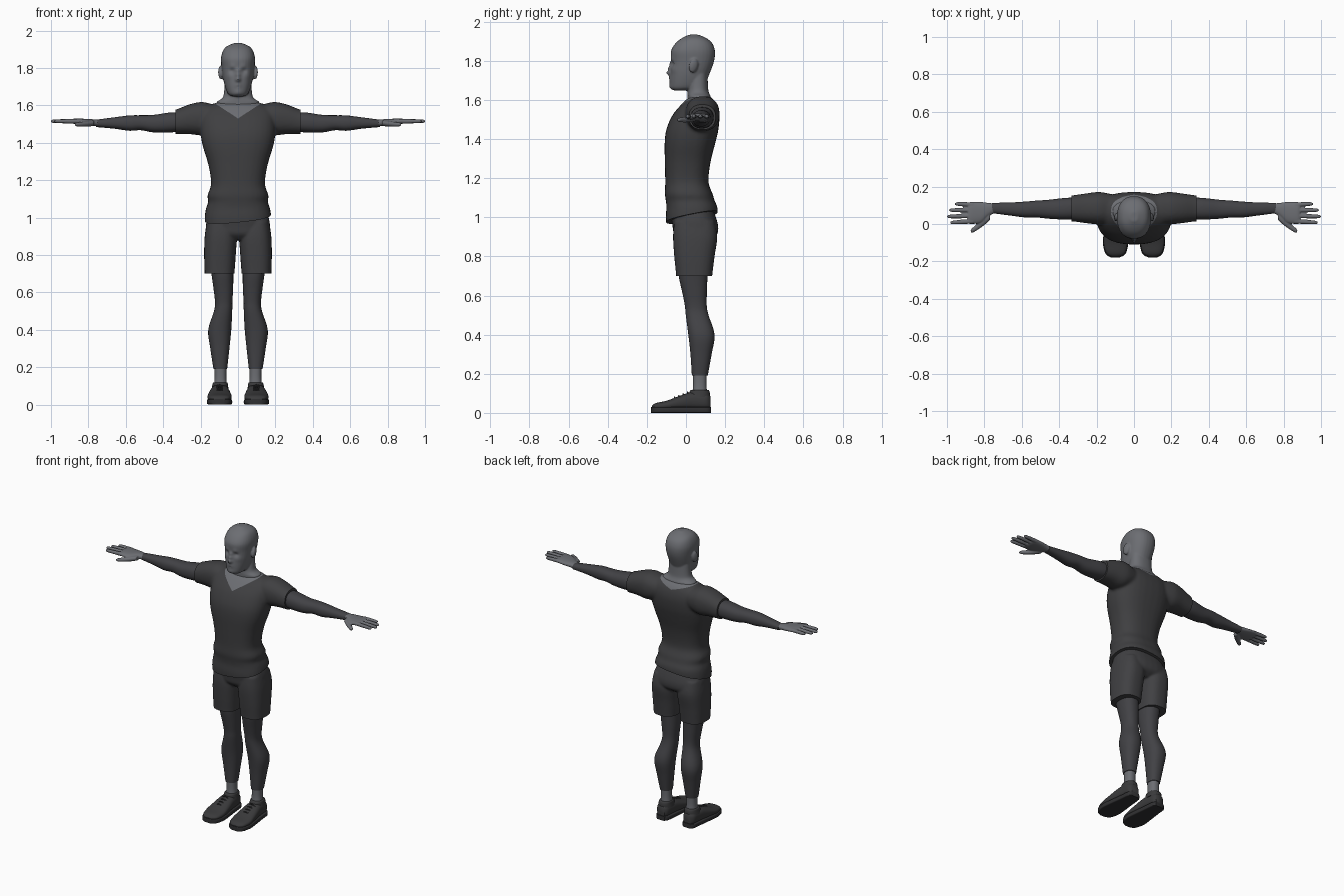
import bpy
import bmesh
from math import cos, sin, pi, exp, copysign
from mathutils import Vector, Matrix

if "Cube" in bpy.data.objects:
    bpy.data.objects.remove(bpy.data.objects["Cube"])


def material(name, r, g, b):
    mat = bpy.data.materials.new(name)
    mat.use_nodes = True
    mat.diffuse_color = (r, g, b, 1)
    bsdf = next(n for n in mat.node_tree.nodes if n.type == "BSDF_PRINCIPLED")
    bsdf.inputs["Base Color"].default_value = (r, g, b, 1)
    return mat


skin = material("grey skin", .15, .155, .17)
cloth = material("charcoal shirt", .05, .05, .053)
denim = material("charcoal shorts", .052, .052, .056)
tight = material("slate undersuit", .054, .054, .06)
leather = material("black shoe", .042, .042, .044)
rubber = material("black sole", .03, .03, .032)
SIDES = (("left", 1), ("right", -1))


def spline(rows, steps):
    """Smoothly interpolated cross-section rows."""
    out = []
    last = len(rows) - 1
    for i in range(last):
        p0, p1, p2, p3 = (rows[min(max(i + k, 0), last)] for k in (-1, 0, 1, 2))
        for s in range(steps):
            t = s / steps
            out.append([b + t / 2 * (c - a + t * (2 * a - 5 * b + 4 * c - d
                        + t * (3 * (b - c) + d - a)))
                        for a, b, c, d in zip(p0, p1, p2, p3)])
    return out + [list(rows[-1])]


def loft(bm, axis, rows, side=1, power=2.3, count=32, steps=4):
    """Skin rounded sections; a row is (position, low, high, low, high),
    or (position, half width, low, high) when centred."""
    rows = [(r[0], -r[1]) + tuple(r[1:]) if len(r) == 4 else r for r in rows]
    rings = []
    for t, a0, a1, b0, b1 in spline(rows, steps):
        ring = []
        for k in range(count):
            c, s = cos(2 * pi * k / count), sin(2 * pi * k / count)
            a = (a0 + a1) / 2 + (a1 - a0) / 2 * copysign(abs(c) ** (2 / power), c)
            b = (b0 + b1) / 2 + (b1 - b0) / 2 * copysign(abs(s) ** (2 / power), s)
            x, y, z = {"x": (t, a, b), "y": (a, t, b), "z": (a, b, t)}[axis]
            ring.append(bm.verts.new((x * side, y, z)))
        rings.append(ring)
    for lower, upper in zip(rings, rings[1:]):
        for k in range(count):
            j = (k + 1) % count
            bm.faces.new((lower[k], lower[j], upper[j], upper[k]))
    bm.faces.new(rings[0])
    bm.faces.new(rings[-1])


def finish(bm, name, *mats):
    bmesh.ops.recalc_face_normals(bm, faces=bm.faces)
    mesh = bpy.data.meshes.new(name)
    bm.to_mesh(mesh)
    bm.free()
    for mat in mats:
        mesh.materials.append(mat)
    ob = bpy.data.objects.new(name, mesh)
    bpy.context.collection.objects.link(ob)
    return ob


def blend(bm, voxel, rounds):
    """Fuse overlapping solids into one softened skin."""
    ob = finish(bm, "blend_source")
    fuse = ob.modifiers.new("Fuse", "REMESH")
    fuse.mode = "VOXEL"
    fuse.voxel_size = voxel
    soften = ob.modifiers.new("Soften", "SMOOTH")
    soften.iterations = rounds
    bpy.context.view_layer.update()
    fused = bmesh.new()
    fused.from_object(ob, bpy.context.evaluated_depsgraph_get())
    bpy.data.objects.remove(ob)
    return fused


def cut(bm, point, normal, test=None, drop=False):
    """Slice the chosen faces; drop removes the side behind the plane."""
    faces = [f for f in bm.faces if test is None or test(f.calc_center_median())]
    geom = faces + list({e for f in faces for e in f.edges}) \
        + list({v for f in faces for v in f.verts})
    done = bmesh.ops.bisect_plane(bm, geom=geom, dist=1e-5, plane_co=point,
                                  plane_no=Vector(normal).normalized(), clear_inner=drop)
    if drop:
        rim = [e for e in done["geom_cut"] if isinstance(e, bmesh.types.BMEdge)]
        bmesh.ops.edgeloop_fill(bm, edges=rim)


# Shirt: trunk and sleeves fused, then trimmed at the hems
bm = bmesh.new()
loft(bm, "z", [(.94, .176, -.098, .15), (1, .178, -.103, .161), (1.05, .171, -.1, .161),
               (1.085, .159, -.103, .146), (1.12, .163, -.108, .136),
               (1.18, .144, -.106, .115), (1.28, .158, -.108, .125),
               (1.38, .188, -.109, .15), (1.45, .2, -.1, .166), (1.52, .2, -.07, .171),
               (1.57, .19, -.03, .16), (1.6, .15, 0, .142), (1.62, .1, .03, .12)], power=2.5)
for _, side in SIDES:
    loft(bm, "x", [(.1, 0, .155, 1.47, 1.595), (.16, -.002, .168, 1.45, 1.612),
                   (.2, -.002, .171, 1.44, 1.618), (.26, .005, .163, 1.446, 1.605),
                   (.33, .014, .153, 1.447, 1.578), (.37, .014, .15, 1.447, 1.57)], side)
bm = blend(bm, .009, 5)
cut(bm, (0, .03, 1), (-.1, -.2, 1), drop=True)
for _, side in SIDES:
    cut(bm, (side * .335, 0, 1.5), (-side, 0, 0), drop=True)

# Neckline: a V at the front and a shallow scoop at the back
cut(bm, (0, 0, 0), (1, 0, 0))
cut(bm, (0, .06, 0), (0, 1, 0))
for _, side in SIDES:
    cut(bm, (0, 0, 1.53), (-.65 * side, 0, 1), lambda c: c.x * side > 0 and c.y < .06)
    cut(bm, (0, 0, 1.575), (-.3 * side, 0, 1), lambda c: c.x * side > 0 and c.y > .06)
for f in bm.faces:
    c = f.calc_center_median()
    line = 1.53 + .65 * abs(c.x) if c.y < .06 else 1.575 + .3 * abs(c.x)
    f.material_index = int(c.z > line)
finish(bm, "shirt", cloth, skin)

# Head and neck, with ears fused on
bm = bmesh.new()
loft(bm, "z", [(1.648, .03, -.06, 0), (1.66, .052, -.077, .07), (1.69, .066, -.08, .1),
               (1.74, .079, -.079, .123), (1.8, .087, -.076, .144), (1.85, .091, -.077, .148),
               (1.89, .081, -.053, .134), (1.915, .061, -.022, .105),
               (1.933, .02, .015, .065)])
loft(bm, "z", [(1.53, .08, .03, .12), (1.58, .1, .01, .13), (1.615, .115, .008, .127),
               (1.635, .088, .008, .118), (1.66, .076, .01, .113), (1.74, .07, .02, .11)])
for _, side in SIDES:
    place = Matrix.Translation((side * .092, .038, 1.775)) \
        @ Matrix.Rotation(-.25, 4, "X") @ Matrix.Rotation(side * .3, 4, "Z")
    bmesh.ops.create_uvsphere(bm, u_segments=20, v_segments=12, radius=1,
                              matrix=place @ Matrix.Diagonal((.013, .024, .037, 1)))
bm = blend(bm, .005, 4)

# Face features: (x, z, radius, push) bumps and hollows
features = [(0, 1.738, .013, .021), (0, 1.762, .013, .013), (0, 1.785, .012, .007),
            (.03, 1.806, .017, .004), (.032, 1.785, .015, -.009), (0, 1.708, .018, .007),
            (0, 1.7, .006, -.003), (0, 1.668, .018, .006), (.05, 1.755, .018, .003)]
for v in bm.verts:
    if v.co.y < 0 and v.co.z > 1.65:
        x, z = abs(v.co.x), v.co.z
        v.co.y -= sum(d * exp(-((x - fx) ** 2 + (z - fz) ** 2) / r ** 2)
                      for fx, fz, r, d in features)
finish(bm, "head", skin)

# Shorts: hips and two legs fused, with crisp leg hems
bm = bmesh.new()
loft(bm, "z", [(1.06, .14, -.065, .13), (1, .164, -.074, .153), (.95, .172, -.068, .165),
               (.91, .168, -.06, .158), (.88, .1, -.03, .12)], power=2.5)
for _, side in SIDES:
    loft(bm, "z", [(.98, .03, .165, -.06, .145), (.9, .008, .178, -.066, .16),
                   (.8, .012, .181, -.06, .146), (.7, .019, .178, -.05, .134),
                   (.66, .02, .178, -.05, .132)], side, 2.6)
bm = blend(bm, .007, 4)
for _, side in SIDES:
    cut(bm, (0, 0, .7), (0, 0, 1), lambda c: c.x * side > 0 and c.z < .8, True)
finish(bm, "shorts", denim)

for label, side in SIDES:
    # Sleeved arm
    bm = bmesh.new()
    loft(bm, "x", [(.28, .03, .14, 1.465, 1.56), (.36, .024, .14, 1.455, 1.562),
                   (.45, .028, .13, 1.455, 1.549), (.52, .035, .125, 1.467, 1.547),
                   (.58, .035, .12, 1.464, 1.546), (.66, .045, .115, 1.475, 1.536),
                   (.76, .058, .113, 1.484, 1.523)], side)
    finish(bm, label + "_arm", tight)

    # Hand: palm, four fingers and thumb fused
    bm = bmesh.new()
    loft(bm, "x", [(.74, .062, .109, 1.487, 1.521), (.78, .04, .113, 1.491, 1.526),
                   (.82, .006, .118, 1.494, 1.528), (.87, 0, .118, 1.499, 1.53),
                   (.888, .002, .114, 1.505, 1.525)], side)
    for root, end, tip in ((.014, .008, .982), (.044, .04, 1), (.074, .074, .988),
                           (.104, .107, .958)):
        loft(bm, "x", [(p, y - r, y + r, 1.515 - r, 1.515 + r) for p, y, r in
                       ((.86, root, .012), ((.86 + tip) / 2, (root + end) / 2, .0115),
                        (tip - .012, end, .0095), (tip, end, .004))], side, 2, 16)
    loft(bm, "x", [(.77, .02, .07, 1.49, 1.52), (.8, -.006, .045, 1.486, 1.517),
                   (.835, -.031, .006, 1.485, 1.512), (.862, -.046, -.019, 1.487, 1.508),
                   (.873, -.045, -.03, 1.493, 1.503)], side, 2, 16)
    finish(blend(bm, .004, 2), label + "_hand", skin)

    # Leg and bare ankle
    bm = bmesh.new()
    loft(bm, "z", [(.78, .025, .155, -.04, .115), (.7, .025, .142, -.037, .11),
                   (.62, .026, .131, -.02, .107), (.55, .03, .123, -.006, .106),
                   (.5, .031, .128, -.001, .115), (.4, .036, .159, .012, .146),
                   (.3, .046, .148, .023, .131), (.19, .058, .131, .03, .111)], side)
    finish(bm, label + "_leg", tight)
    bm = bmesh.new()
    loft(bm, "z", [(.2, .062, .126, .035, .106), (.14, .062, .125, .036, .105),
                   (.08, .056, .132, .03, .11)], side)
    finish(bm, label + "_ankle", skin)

    # Shoe: upper, padded collar, laces and sole
    outline = [(-.174, .078, .122, .036), (-.155, .048, .149, .05), (-.1, .034, .163, .062),
               (-.04, .038, .158, .084), (.02, .046, .149, .105), (.06, .05, .144, .106),
               (.105, .056, .139, .102), (.125, .07, .123, .085)]
    bm = bmesh.new()
    loft(bm, "y", [(y, lo, hi, .015, top) for y, lo, hi, top in outline], side, 2.5)
    loft(bm, "z", [(.08, .05, .142, .012, .122), (.1, .053, .138, .016, .122),
                   (.114, .055, .135, .022, .118), (.118, .06, .13, .028, .112)], side)
    finish(bm, label + "_shoe", leather)
    bm = bmesh.new()
    for k in range(4):
        y, z = .008 - k * .022, .103 - k * .0085
        loft(bm, "x", [(.068, y - .004, y + .004, z - .014, z - .006),
                       (.098, y - .004, y + .004, z - .002, z + .006),
                       (.128, y - .004, y + .004, z - .014, z - .006)], side, 2, 10)
    finish(bm, label + "_laces", rubber)
    bm = bmesh.new()
    loft(bm, "y", [(y - .004 if y < 0 else y + .004, lo - .003, hi + .003, 0, .03)
                   for y, lo, hi, _ in outline], side, 7)
    finish(bm, label + "_sole", rubber)

# Smooth shading with hems and seams kept sharp
bpy.ops.object.select_all(action="DESELECT")
for ob in bpy.context.collection.objects:
    if ob.type == "MESH":
        ob.select_set(True)
        bpy.context.view_layer.objects.active = ob
bpy.ops.object.shade_smooth_by_angle(angle=.8)
